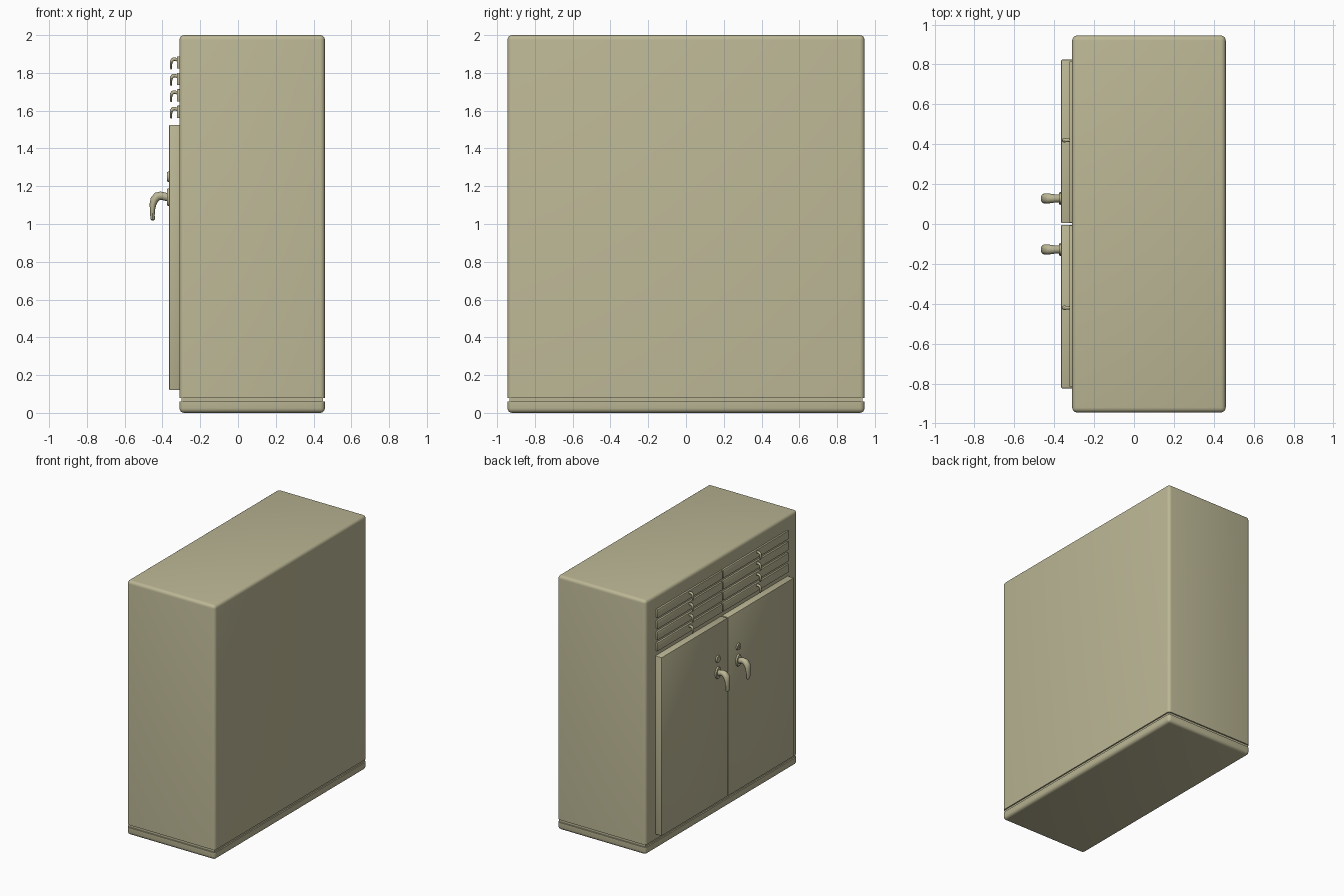
import bpy, bmesh, math
from mathutils import Vector

if "Cube" in bpy.data.objects:
    bpy.data.objects.remove(bpy.data.objects["Cube"])


def finish(bm, name):
    bmesh.ops.recalc_face_normals(bm, faces=bm.faces)
    mesh = bpy.data.meshes.new(name)
    bm.to_mesh(mesh)
    bm.free()
    ob = bpy.data.objects.new(name, mesh)
    bpy.context.collection.objects.link(ob)
    mat = bpy.data.materials.get("khaki paint") or bpy.data.materials.new("khaki paint")
    mat.diffuse_color = (0.50, 0.47, 0.30, 1)
    mat.use_nodes = True
    mat.node_tree.nodes["Principled BSDF"].inputs["Base Color"].default_value = mat.diffuse_color
    mesh.materials.append(mat)
    bpy.context.view_layer.objects.active = ob
    ob.select_set(True)
    bpy.ops.object.shade_smooth_by_angle(angle=math.radians(35))
    ob.select_set(False)
    return ob


def box(name, lo, hi, bevel=0, seg=2, sharp=None):
    """Box from corner to corner; edges lying in the plane z == sharp stay sharp."""
    lo, hi = Vector(lo), Vector(hi)
    bm = bmesh.new()
    bmesh.ops.create_cube(bm, size=1)
    for v in bm.verts:
        v.co = Vector([(lo[i] + hi[i]) / 2 + v.co[i] * (hi[i] - lo[i]) for i in range(3)])
    if bevel:
        edges = [e for e in bm.edges
                 if sharp is None or any(abs(v.co.z - sharp) > 1e-4 for v in e.verts)]
        bmesh.ops.bevel(bm, geom=edges, offset=bevel, segments=seg, profile=0.5,
                        affect='EDGES')
    return finish(bm, name)


def disc(name, x, y, z, ry, rz, depth):
    """Oval plate on a -x facing surface."""
    bm = bmesh.new()
    bmesh.ops.create_cone(bm, cap_ends=True, segments=32, radius1=1, radius2=0.9, depth=1)
    for v in bm.verts:
        a, b, c = v.co
        v.co = (x - (c + 0.5) * depth, y + a * ry, z + b * rz)
    return finish(bm, name)


# Lever centre line: distance outward, height, half thickness, half width
LEVER = [(0.0, 0.0, 0.022, 0.020), (0.018, 0.004, 0.021, 0.020),
         (0.036, 0.008, 0.022, 0.022), (0.054, 0.004, 0.023, 0.025),
         (0.069, -0.012, 0.022, 0.026), (0.077, -0.036, 0.018, 0.025),
         (0.080, -0.065, 0.014, 0.023), (0.080, -0.095, 0.012, 0.020),
         (0.078, -0.118, 0.011, 0.017), (0.078, -0.124, 0.006, 0.010)]


def lever(name, x, y, z, s=1.0, n=16):
    bm = bmesh.new()
    rings = []
    for i, (u, h, rt, rw) in enumerate(LEVER):
        a, b = LEVER[max(i - 1, 0)], LEVER[min(i + 1, len(LEVER) - 1)]
        t = Vector((b[0] - a[0], b[1] - a[1])).normalized()
        if i == len(LEVER) - 1:
            t = Vector((0, -1))
        ring = []
        for k in range(n):
            ang = 2 * math.pi * k / n
            d = rt * math.cos(ang)
            ring.append(bm.verts.new((x - s * (u - t.y * d),
                                      y + s * rw * math.sin(ang),
                                      z + s * (h + t.x * d))))
        rings.append(ring)
    for r, q in zip(rings, rings[1:]):
        for k in range(n):
            bm.faces.new((r[k], r[(k + 1) % n], q[(k + 1) % n], q[k]))
    bm.faces.new(rings[0])
    bm.faces.new(rings[-1])
    return finish(bm, name)


X0, X1, Y = -0.31, 0.46, 0.945

# Carcass, plinth and the recessed groove between them
box("cabinet_body", (X0, -Y, 0.08), (X1, Y, 2.0), 0.025, 4, sharp=0.08)
box("plinth", (X0, -Y, 0.0), (X1, Y, 0.06), 0.025, 4, sharp=0.06)
box("groove_core", (X0 + 0.01, -Y + 0.01, 0.05), (X1 - 0.01, Y - 0.01, 0.09))

for side, label in ((1, "left"), (-1, "right")):
    # Door
    ya, yb = sorted((side * 0.004, side * 0.824))
    box(f"{label}_door", (-0.365, ya, 0.12), (X0 + 0.01, yb, 1.525), 0.005)

    # Door lever with oval plate, lock disc and key slot
    yh = side * 0.128
    disc(f"{label}_handle_plate", -0.364, yh, 1.142, 0.033, 0.048, 0.012)
    lever(f"{label}_handle", -0.373, yh, 1.142)
    disc(f"{label}_lock_disc", -0.364, yh, 1.25, 0.026, 0.028, 0.011)
    box(f"{label}_key_slot", (-0.377, yh - 0.004, 1.238), (-0.37, yh + 0.004, 1.262))

    # Four shallow drawers, each with a small hook pull
    for i in range(4):
        top = 1.888 - i * 0.0873
        ya, yb = sorted((side * 0.006, side * 0.815))
        box(f"{label}_drawer_{i + 1}", (-0.324, ya, top - 0.066), (X0 + 0.01, yb, top), 0.003)
        lever(f"{label}_drawer_pull_{i + 1}", -0.322, side * 0.42, top - 0.018, 0.41, 12)
